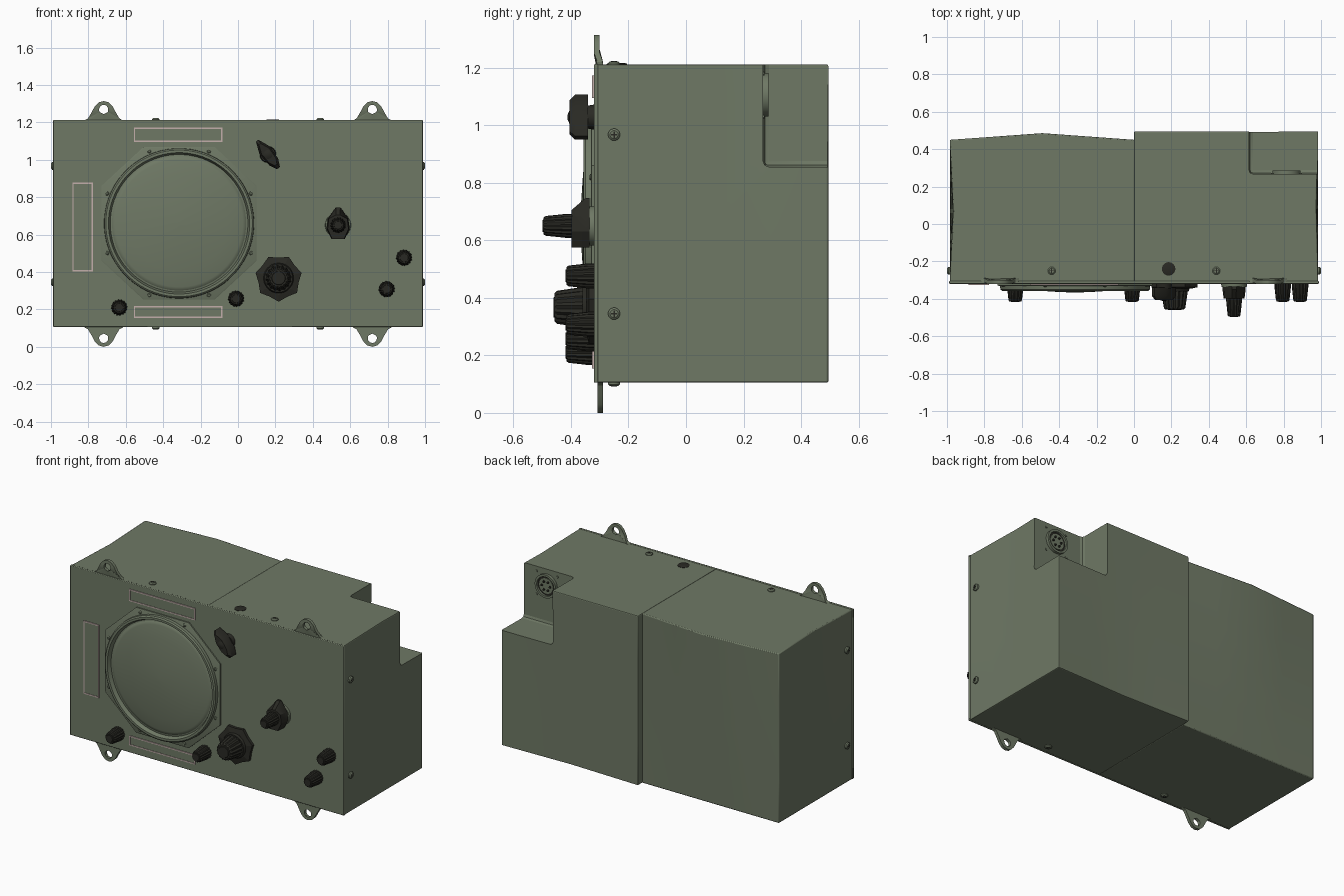
import bpy, bmesh, math
from mathutils import Vector

if "Cube" in bpy.data.objects:
    bpy.data.objects.remove(bpy.data.objects["Cube"])


def material(name, rgb):
    m = bpy.data.materials.new(name)
    m.diffuse_color = (*rgb, 1)
    m.use_nodes = True
    m.node_tree.nodes["Principled BSDF"].inputs["Base Color"].default_value = m.diffuse_color
    return m


GREEN = material("olive_green", (0.158, 0.19, 0.13))
DARK = material("dark_knob", (0.022, 0.022, 0.017))
PALE = material("pale_outline", (0.55, 0.43, 0.41))
FRONT = -0.32  # face of the front panel


def finish(name, bm, mat, smooth=30):
    bmesh.ops.recalc_face_normals(bm, faces=bm.faces[:])
    me = bpy.data.meshes.new(name)
    bm.to_mesh(me)
    bm.free()
    me.materials.append(mat)
    ob = bpy.data.objects.new(name, me)
    bpy.context.collection.objects.link(ob)
    select(ob)
    if smooth:
        bpy.ops.object.shade_smooth_by_angle(angle=math.radians(smooth))
    return ob


def select(ob):
    bpy.ops.object.select_all(action='DESELECT')
    ob.select_set(True)
    bpy.context.view_layer.objects.active = ob


def loft(name, rings, mat, closed=False, smooth=30):
    """Skin equal-sized rings of points; cap the ends unless closed."""
    bm = bmesh.new()
    vs = [[bm.verts.new(p) for p in r] for r in rings]
    n = len(rings[0])
    pairs = list(zip(vs, vs[1:])) + ([(vs[-1], vs[0])] if closed else [])
    for a, b in pairs:
        for i in range(n):
            bm.faces.new((a[i], a[(i + 1) % n], b[(i + 1) % n], b[i]))
    if not closed:
        bm.faces.new(vs[0])
        bm.faces.new(vs[-1])
    return finish(name, bm, mat, smooth)


def turned(name, centre, axis, profile, mat, n=24, flute=0.0, closed=False, smooth=30):
    """Turn (radius, height) pairs around an axis, optionally fluted."""
    q = Vector(axis).to_track_quat('Z', 'Y')
    rings = []
    for r, h in profile:
        ring = []
        for i in range(n):
            a = 2 * math.pi * (i + 0.5) / n
            k = r * (1 - flute * (i % 2))
            ring.append(Vector(centre) + q @ Vector((k * math.cos(a), k * math.sin(a), h)))
        rings.append(ring)
    return loft(name, rings, mat, closed, smooth)


def outline(pts, y, cx=0, cz=0, s=1):
    return [(cx + x * s, y, cz + z * s) for x, z in pts]


def box(name, lo, hi, mat, cuts=0, shape=None, bevel=0):
    bm = bmesh.new()
    bmesh.ops.create_cube(bm, size=1)
    if cuts:
        bmesh.ops.subdivide_edges(bm, edges=bm.edges[:], cuts=cuts, use_grid_fill=True)
    for v in bm.verts:
        v.co = [lo[i] + (v.co[i] + 0.5) * (hi[i] - lo[i]) for i in range(3)]
        if shape:
            shape(v.co)
    ob = finish(name, bm, mat)
    if bevel:
        m = ob.modifiers.new("bevel", 'BEVEL')
        m.width, m.segments, m.limit_method = bevel, 2, 'ANGLE'
        m.angle_limit = math.radians(50)
        bpy.ops.object.modifier_apply(modifier="bevel")
    return ob


# Case, in two halves with slightly buckled sheet metal
def tent(v, mid, half):
    return max(0, 1 - abs(v - mid) / half)


def left_shape(c):
    t = (c.z - 0.105) / 1.105
    if c.y > 0.44:
        c.y += 0.036 * tent(c.x, -0.49, 0.49) * t
    if c.x < -0.98:
        c.x += 0.018 * tent(c.y, 0.07, 0.38) * t


def right_shape(c):
    t = (c.z - 0.105) / 1.105
    if c.y > 0.49:
        c.y -= 0.013 * tent(c.x, 0.49, 0.49) * (1 - t)
    if c.x > 0.98:
        c.x -= 0.01 * tent(c.y, 0.1, 0.38) * t


box("case_left", (-0.985, -0.31, 0.105), (0.004, 0.45, 1.21), GREEN, 3, left_shape, 0.006)
right = box("case_right", (0, -0.31, 0.105), (0.985, 0.495, 1.211), GREEN, 3, right_shape, 0.006)

# Corner notch for the rear connector
cutter = box("notch_cutter", (0.615, 0.268, 0.855), (1.3, 0.8, 1.5), GREEN, bevel=0.02)
cutter.hide_render = True
select(right)
mod = right.modifiers.new("notch", 'BOOLEAN')
mod.operation, mod.object, mod.solver = 'DIFFERENCE', cutter, 'EXACT'
bpy.ops.object.modifier_apply(modifier="notch")
bpy.data.objects.remove(cutter)
bpy.ops.object.shade_smooth_by_angle(angle=math.radians(30))

# Rear connector: rim, dark socket, pins, corner screws
cc = Vector((0.815, 0.268, 1.105))
turned("connector_rim", cc, (0, 1, 0),
       [(0.076, -0.01), (0.076, 0.018), (0.062, 0.018), (0.062, -0.01)], GREEN, 32, closed=True)
turned("connector_socket", cc, (0, 1, 0), [(0.062, -0.01), (0.062, 0.005)], DARK, 32)
turned("connector_insert", cc, (0, 1, 0), [(0.05, 0), (0.05, 0.009)], GREEN, 24)
for i in range(6):
    a = math.tau * i / 6
    turned("connector_pin", cc + Vector((0.03 * math.cos(a), 0, 0.03 * math.sin(a))),
           (0, 1, 0), [(0.008, 0), (0.007, 0.016)], DARK, 8)
for sx in (-1, 1):
    for sz in (-1, 1):
        turned("connector_screw", cc + Vector((sx * 0.075, 0, sz * 0.075)), (0, 1, 0),
               [(0.009, -0.005), (0.007, 0.005)], GREEN, 8)

# Front panel
box("front_panel", (-0.988, FRONT, 0.105), (0.988, -0.305, 1.212), GREEN, bevel=0.004)

# Mounting ears with holes
half = [(0.11, -0.085), (0.11, -0.063), (0.085, -0.05), (0.066, -0.018),
        (0.048, 0.016), (0.026, 0.038)]
ear = [(0, -0.085)] + half + [(0, 0.045)] + [(-x, z) for x, z in reversed(half)]
hole = [tuple(Vector(p).normalized() * 0.025) for p in ear]
for sx in (-1, 1):
    for up in (1, -1):
        def ring(pts, y):
            return [(sx * 0.718 + x, y - (0.012 if up > 0 and z > -0.04 else 0),
                     (1.269 if up > 0 else 0.045) + up * z) for x, z in pts]
        loft("mounting_ear", [ring(ear, -0.308), ring(ear, -0.288),
                              ring(hole, -0.288), ring(hole, -0.308)], GREEN, closed=True)

# Round display: octagonal flange, rim, domed screen, screws
DX, DZ = -0.315, 0.66
octa = [(0.415, -0.2), (0.415, 0.2), (0.19, 0.408), (-0.19, 0.408),
        (-0.415, 0.2), (-0.415, -0.2), (-0.19, -0.408), (0.19, -0.408)]
loft("display_flange", [outline(octa, FRONT + 0.005, DX, DZ), outline(octa, -0.328, DX, DZ),
                        outline(octa, -0.331, DX, DZ, 0.985)], GREEN)
turned("display_rim", (DX, FRONT, DZ), (0, -1, 0),
       [(0.402, 0), (0.400, 0.03), (0.392, 0.037), (0.378, 0.037), (0.368, 0.012)],
       GREEN, 64, closed=True)
turned("display_screen", (DX, FRONT, DZ), (0, -1, 0),
       [(0.37, -0.01), (0.37, 0.008), (0.34, 0.016), (0.26, 0.028), (0.17, 0.038),
        (0.08, 0.044), (0.01, 0.046)], GREEN, 64, smooth=180)
for i in range(8):
    a = math.tau * (i + 0.5) / 8
    turned("flange_screw", (DX + 0.417 * math.cos(a), -0.328, DZ + 0.417 * math.sin(a)),
           (0, -1, 0), [(0.011, 0), (0.011, 0.004), (0.006, 0.008)], GREEN, 10)

# Label plate outlines
for x0, x1, z0, z1 in ((-0.557, -0.083, 1.095, 1.172), (-0.557, -0.083, 0.155, 0.217),
                       (-0.886, -0.776, 0.403, 0.878)):
    w = 0.007
    out = [(x0, z0), (x1, z0), (x1, z1), (x0, z1)]
    inn = [(x0 + w, z0 + w), (x1 - w, z0 + w), (x1 - w, z1 - w), (x0 + w, z1 - w)]
    loft("label_outline", [outline(out, FRONT + 0.002), outline(out, -0.326),
                           outline(inn, -0.326), outline(inn, FRONT + 0.002)],
         PALE, closed=True, smooth=0)
    loft("label_plate", [outline(inn, FRONT + 0.002), outline(inn, -0.323)], GREEN, smooth=0)


# Fluted knobs
def knob(name, x, z, y0, length, r):
    turned(name, (x, y0, z), (0, -1, 0),
           [(r, 0), (r, length * 0.2), (r * 0.82, length * 0.93), (r * 0.7, length)],
           DARK, 32, flute=0.1)
    turned(name + "_cap", (x, y0 - length + 0.002, z), (0, -1, 0),
           [(r * 0.55, 0), (r * 0.5, 0.005)], DARK, 20)


for x, z in ((-0.635, 0.21), (-0.01, 0.257), (0.795, 0.308), (0.888, 0.476)):
    knob("small_knob", x, z, FRONT, 0.095, 0.044)

# Tuning knob with seven-lobed skirt
turned("tuning_skirt", (0.217, FRONT, 0.367), (0, -1, 0),
       [(0.126, 0), (0.126, 0.018), (0.09, 0.026)], DARK, 14, flute=0.13, smooth=0)
turned("tuning_collar", (0.217, -0.335, 0.367), (0, -1, 0),
       [(0.085, 0), (0.075, 0.025)], DARK, 32)
knob("tuning_knob", 0.217, 0.367, -0.345, 0.112, 0.07)

# Selector switch with pointer
turned("selector_dial", (0.535, FRONT, 0.65), (0, -1, 0), [(0.07, -0.01), (0.068, 0.016)], GREEN, 32)
base = [(-0.035, -0.075), (0.035, -0.075), (0.062, -0.02), (0.055, 0.035),
        (0.012, 0.096), (-0.012, 0.096), (-0.055, 0.035), (-0.062, -0.02)]
loft("selector_pointer", [outline(base, -0.335, 0.535, 0.65), outline(base, -0.35, 0.535, 0.65),
                          outline([(x * 0.9, min(z, 0.055)) for x, z in base], -0.398, 0.535, 0.65)],
     DARK)
knob("selector_knob", 0.535, 0.65, -0.395, 0.1, 0.042)

# Slanted lever switch
turned("lever_collar", (0.16, FRONT, 1.028), (0, -1, 0), [(0.045, -0.005), (0.04, 0.024)], DARK, 20)
ca, sa = math.cos(math.radians(128)), math.sin(math.radians(128))
lever = [(u * ca - v * sa, u * sa + v * ca) for u, v in
         ((0.094, 0.008), (0.03, 0.034), (-0.05, 0.03), (-0.092, 0.01),
          (-0.092, -0.01), (-0.05, -0.03), (0.03, -0.034), (0.094, -0.008))]
loft("lever_body", [outline(lever, -0.34, 0.16, 1.028), outline(lever, -0.385, 0.16, 1.028),
                    outline(lever, -0.405, 0.16, 1.028, 0.75)], DARK)
turned("lever_button", (0.16, -0.395, 1.028), (0, -1, 0),
       [(0.028, 0), (0.024, 0.01), (0.01, 0.016)], DARK, 16)


# Case screws with cross slots
def screw(pos, axis):
    turned("case_screw", pos, axis, [(0.021, -0.004), (0.021, 0.006), (0.014, 0.012)], GREEN, 16)
    mid = Vector(pos) + Vector(axis) * 0.0115
    k = [i for i in range(3) if axis[i] == 0]
    for a, b in (k, k[::-1]):
        size = Vector((0.0015, 0.0015, 0.0015))
        size[a], size[b] = 0.011, 0.0025
        box("screw_slot", mid - size, mid + size, DARK)


for s in (-1, 1):
    for z in (0.345, 0.967):
        screw((s * 0.987, -0.25, z), (s, 0, 0))
    for x in (-0.44, 0.44):
        screw((x, -0.25, 1.21 if s > 0 else 0.105), (0, 0, s))

# Top button
turned("top_button", (0.185, -0.24, 1.208), (0, 0, 1), [(0.036, 0), (0.036, 0.005), (0.028, 0.008)], DARK, 24)
